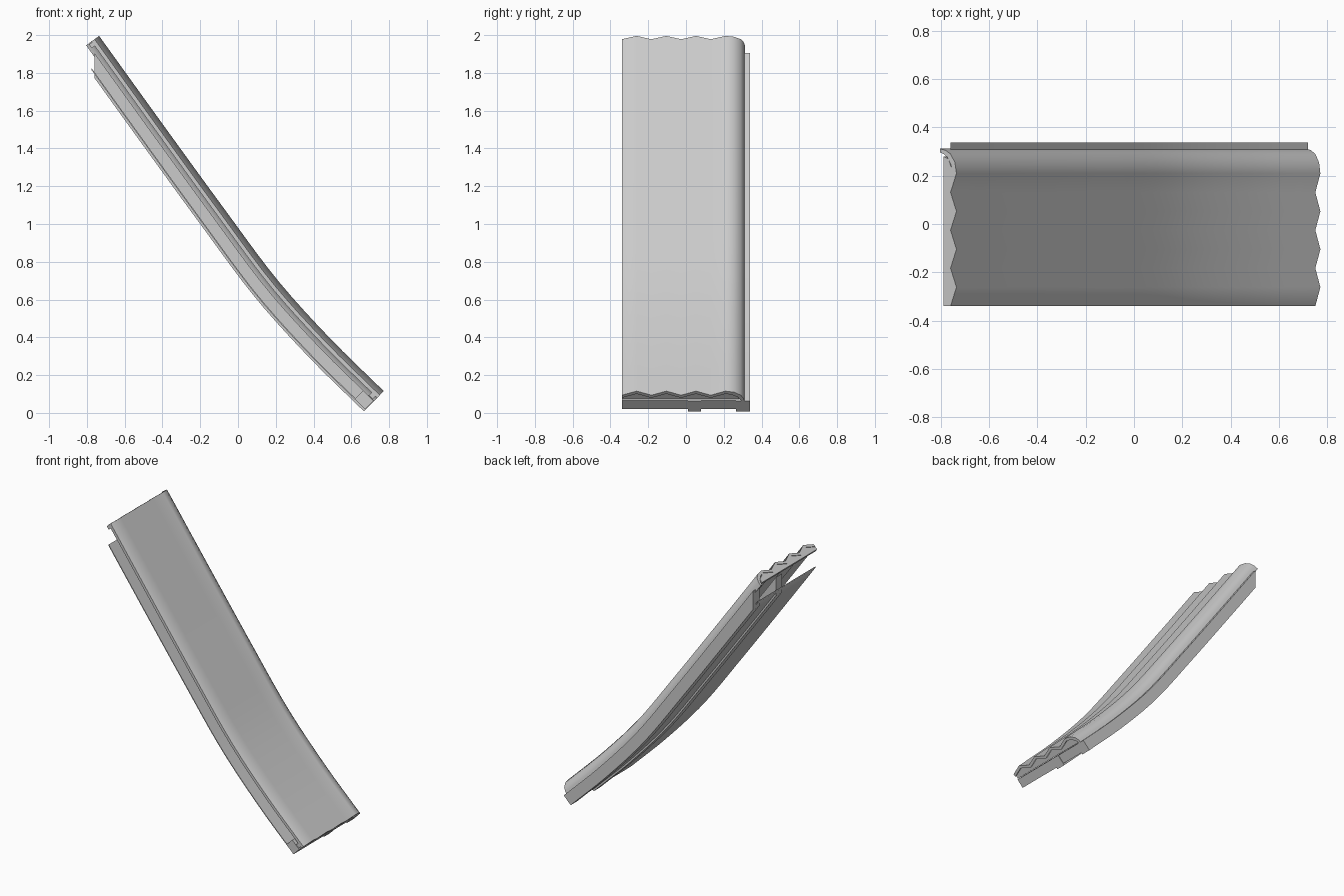
import bpy, bmesh, math
from mathutils import Vector

cube = bpy.data.objects.get("Cube")
if cube:
    bpy.data.objects.remove(cube, do_unlink=True)

grey = bpy.data.materials.new("plain_grey")
grey.use_nodes = True
grey.diffuse_color = (0.6, 0.6, 0.6, 1)
grey.node_tree.nodes["Principled BSDF"].inputs["Base Color"].default_value = (0.6, 0.6, 0.6, 1)

# Spine: underside of the rafters, straight at the ridge and flaring at the eave
KNOTS = [Vector(p) for p in ((-0.857, 1.908), (-0.53, 1.454), (-0.2, 1.0),
                             (0.09, 0.612), (0.38, 0.29), (0.667, 0.008))]


def spine_points(steps=12):
    pts = [2 * KNOTS[0] - KNOTS[1]] + KNOTS + [2 * KNOTS[-1] - KNOTS[-2]]
    out = []
    for a, b, c, d in zip(pts, pts[1:], pts[2:], pts[3:]):
        for i in range(steps):
            t = i / steps
            out.append(0.5 * (2 * b + (c - a) * t + (2 * a - 5 * b + 4 * c - d) * t * t
                              + (3 * b - a - 3 * c + d) * t ** 3))
    return out + [KNOTS[-1]]


SPINE = spine_points()
LENGTH = sum((b - a).length for a, b in zip(SPINE, SPINE[1:]))


def at(s, off):
    """Point at arc length s, lifted off the spine by off."""
    def walk(d):
        for a, b in zip(SPINE, SPINE[1:]):
            step = (b - a).length
            if d <= step or b is SPINE[-1]:
                return a + (b - a) * (d / step)
            d -= step
    tan = (walk(s + 0.04) - walk(s - 0.04)).normalized()
    return walk(s) + Vector((-tan.y, tan.x)) * off


def plumb_start(x, off):
    """Arc length where the straight upper run meets a plumb cut at x."""
    tan = (KNOTS[1] - KNOTS[0]).normalized()
    return (x - KNOTS[0].x + tan.y * off) / tan.x


def loft(name, section, start=0.0, end=LENGTH, rings=24, cut_x=None):
    """Sweep a closed (y, offset) section along the spine and cap it."""
    bm = bmesh.new()
    loops = []
    for i in range(rings + 1):
        loop = []
        for y, off in section:
            s0 = start if cut_x is None else plumb_start(cut_x, off)
            p = at(s0 + (end - s0) * i / rings, off)
            loop.append(bm.verts.new((p.x, y, p.y)))
        loops.append(loop)
    n = len(section)
    for a, b in zip(loops, loops[1:]):
        for j in range(n):
            k = (j + 1) % n
            bm.faces.new((a[j], a[k], b[k], b[j]))
    bm.faces.new(loops[0][::-1])
    bm.faces.new(loops[-1])
    bmesh.ops.recalc_face_normals(bm, faces=bm.faces)
    mesh = bpy.data.meshes.new(name)
    bm.to_mesh(mesh)
    bm.free()
    mesh.materials.append(grey)
    obj = bpy.data.objects.new(name, mesh)
    bpy.context.collection.objects.link(obj)
    bpy.ops.object.select_all(action='DESELECT')
    obj.select_set(True)
    bpy.context.view_layer.objects.active = obj
    bpy.ops.object.shade_smooth_by_angle(angle=math.radians(50))
    return obj


def box(y0, y1, low, high):
    return [(y0, low), (y1, low), (y1, high), (y0, high)]


# Corrugated covering with a rolled edge on one side
VALLEY, WAVE, PITCH, SIDE = 0.12, 0.03, 0.0785, -0.34
waves = [(SIDE + PITCH * i, VALLEY + WAVE * (i % 2)) for i in range(8)]
rolled = [(0.255, 0.142), (0.29, 0.12), (0.305, 0.095), (0.312, 0.065)]
top = waves + rolled
inner = [(y, o - 0.02) for y, o in waves] + [(0.245, 0.122), (0.276, 0.104), (0.29, 0.085), (0.296, 0.065)]
loft("corrugated_roof_panel", top + inner[::-1])

# Rafters, cut plumb at the ridge
for name, y0, y1 in (("middle_rafter", 0.01, 0.08), ("verge_rafter", 0.265, 0.338)):
    loft(name, box(y0, y1, 0, 0.077), cut_x=-0.76)

# Thin lining sheet and eave beam
loft("lining_sheet", box(SIDE, 0.305, 0.012, 0.018), cut_x=-0.775, end=LENGTH - 0.01)
loft("eave_beam", box(SIDE, 0.3, 0.012, 0.076), start=LENGTH - 0.08, end=LENGTH - 0.004, rings=2)

# Wavy closure strips filling the panel ends
filler = [(y, o - 0.019) for y, o in waves] + [(0.27, 0.105), (0.28, 0.08), (SIDE, 0.08)]
loft("eave_closure", filler, start=LENGTH - 0.04, end=LENGTH - 0.012, rings=1)
loft("ridge_closure", filler, start=0.005, end=0.03, rings=1)
